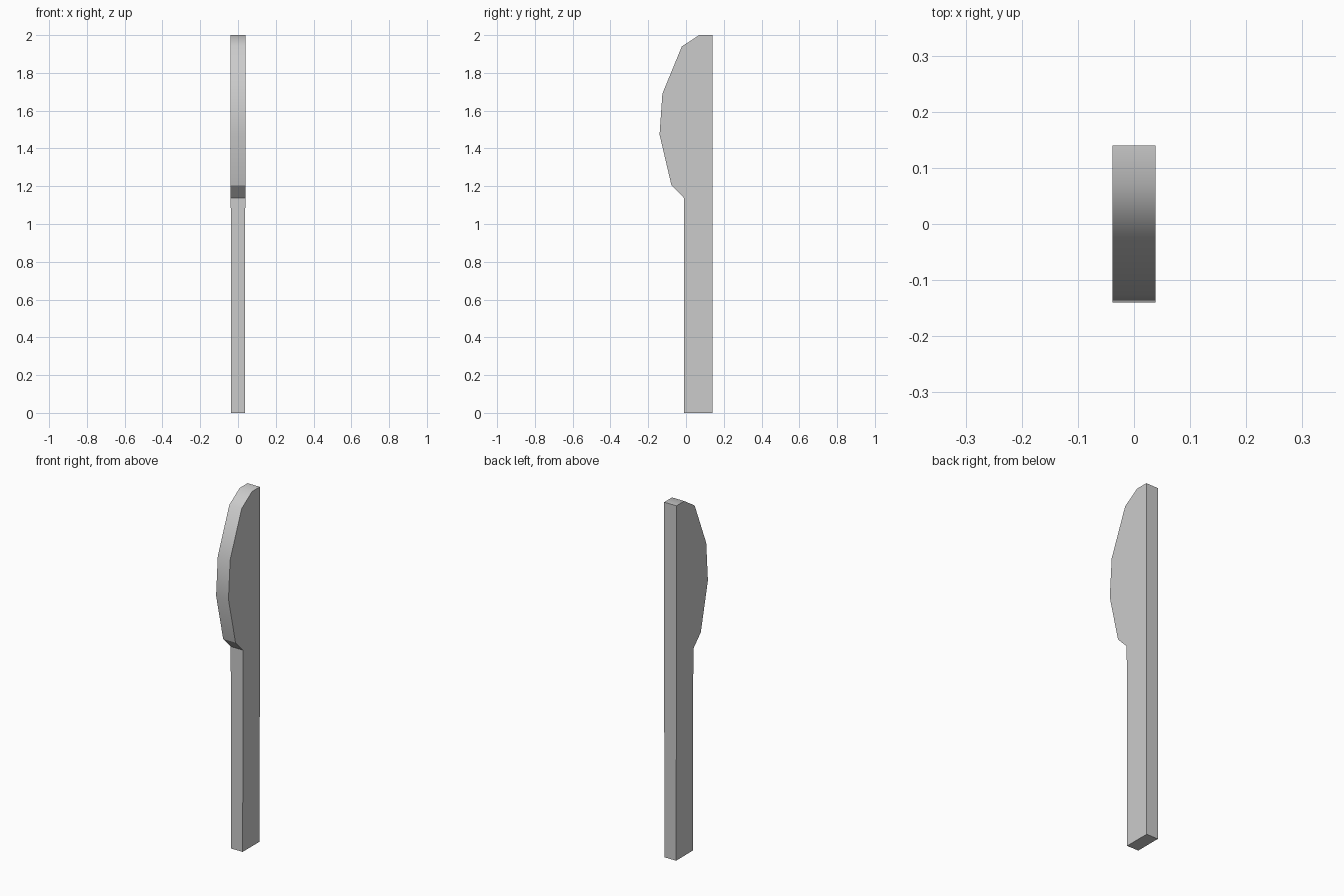
import bpy, bmesh, math

if "Cube" in bpy.data.objects:
    bpy.data.objects.remove(bpy.data.objects["Cube"])

HALF = 0.0385      # half thickness of the blade
HALF_END = 0.036   # half thickness at the handle end

# Side profile (y, z, half thickness): handle bottom, spine, tip, cutting edge
profile = [
    (-0.01, 0.0, HALF_END), (0.14, 0.0, HALF_END),
    (0.14, 1.137, HALF), (0.14, 2.0, HALF),
    (0.07, 2.0, HALF), (-0.022, 1.94, HALF), (-0.125, 1.69, HALF),
    (-0.14, 1.473, HALF), (-0.077, 1.205, HALF), (-0.01, 1.137, HALF),
]
handle_ids = [0, 1, 2, 9]
blade_ids = list(range(2, 10))

bm = bmesh.new()
left = [bm.verts.new((-h, y, z)) for y, z, h in profile]
right = [bm.verts.new((h, y, z)) for y, z, h in profile]

# Flat sides, split where handle meets blade
for ids in (handle_ids, blade_ids):
    bm.faces.new([right[i] for i in ids])
    bm.faces.new([left[i] for i in reversed(ids)])

# Rim all the way round
n = len(profile)
for i in range(n):
    j = (i + 1) % n
    bm.faces.new((left[i], left[j], right[j], right[i]))
bmesh.ops.recalc_face_normals(bm, faces=bm.faces)

mesh = bpy.data.meshes.new("knife")
bm.to_mesh(mesh)
bm.free()
knife = bpy.data.objects.new("knife", mesh)
bpy.context.collection.objects.link(knife)

# Smooth cutting edge, crisp outline
bpy.context.view_layer.objects.active = knife
knife.select_set(True)
bpy.ops.object.shade_smooth_by_angle(angle=math.radians(40))

# Crisp heel of the blade
for e in mesh.edges:
    if all(abs(mesh.vertices[v].co.z - 1.205) < 0.001 for v in e.vertices):
        e.use_edge_sharp = True
